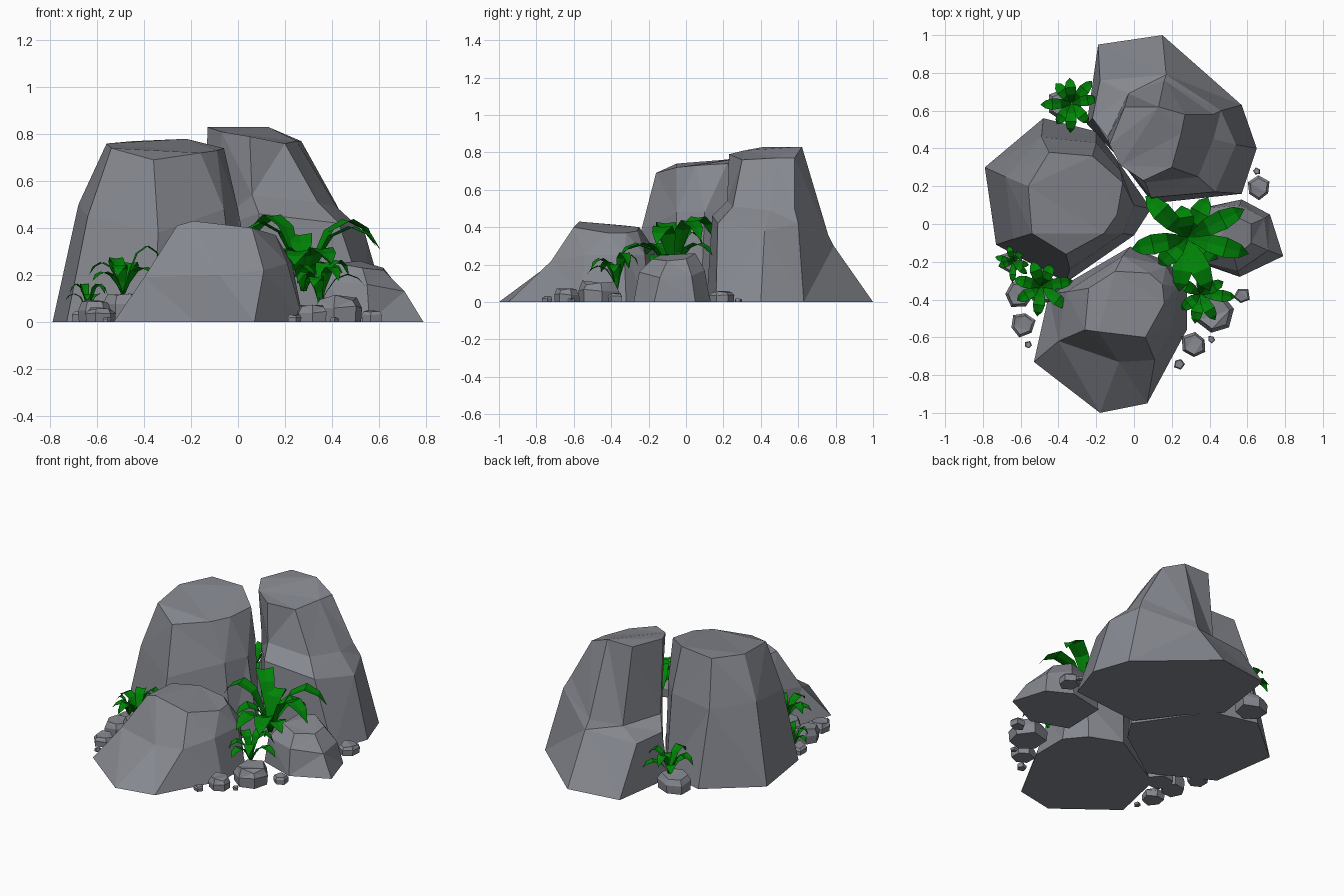
import bpy
import bmesh
import random
from math import sin, cos, tau, radians
from mathutils import Vector

random.seed(4)
cube = bpy.data.objects.get("Cube")
if cube:
    bpy.data.objects.remove(cube, do_unlink=True)


def make_material(name, colour):
    material = bpy.data.materials.new(name)
    material.use_nodes = True
    material.diffuse_color = colour
    material.node_tree.nodes["Principled BSDF"].inputs["Base Color"].default_value = colour
    return material


stone = make_material("grey stone", (0.235, 0.245, 0.275, 1))
leaf_green = make_material("leaf green", (0, 0.23, 0.002, 1))


def finish(bm, name, material):
    """Turn a bmesh into a named, flat shaded object."""
    mesh = bpy.data.meshes.new(name)
    bm.to_mesh(mesh)
    bm.free()
    mesh.materials.append(material)
    obj = bpy.data.objects.new(name, mesh)
    bpy.context.collection.objects.link(obj)


def loft_rock(name, rings):
    """Skin a closed rock through rings that run from the ground to the top."""
    bm = bmesh.new()
    loops = [[bm.verts.new(point) for point in ring] for ring in rings]
    count = len(loops[0])
    for lower, upper in zip(loops, loops[1:]):
        for i in range(count):
            j = (i + 1) % count
            bm.faces.new((lower[i], lower[j], upper[j], upper[i]))
    bm.faces.new(loops[0])
    bm.faces.new(loops[-1])
    bmesh.ops.triangulate(bm, faces=bm.faces[:])
    bmesh.ops.recalc_face_normals(bm, faces=bm.faces[:])
    finish(bm, name, stone)


def ground(*points):
    return [(x, y, 0) for x, y in points]


# Tall back boulder: skirt, ledge, column foot, top
loft_rock("back_boulder", [
    ground((-.19, .95), (.15, 1), (.57, .63), (.65, .4),
           (.57, .16), (.1, .11), (-.09, .36), (-.25, .53)),
    [(-.18, .76, .29), (.17, .79, .3), (.46, .6, .42), (.54, .42, .38),
     (.43, .17, .42), (.09, .14, .46), (-.11, .4, .4), (-.22, .56, .3)],
    [(-.03, .69, .34), (.16, .76, .36), (.42, .58, .5), (.42, .45, .49),
     (.34, .25, .51), (.06, .22, .54), (-.09, .37, .5), (-.14, .46, .36)],
    [(-.05, .62, .83), (.13, .62, .83), (.27, .58, .77), (.25, .48, .77),
     (.2, .3, .76), (.05, .23, .79), (-.07, .31, .81), (-.13, .42, .83)],
])

# Tall side boulder
loft_rock("side_boulder", [
    ground((-.48, .56), (-.79, .3), (-.73, -.11), (-.36, -.31),
           (0, -.06), (.09, .08), (-.09, .34), (-.2, .49)),
    [(-.49, .46, .48), (-.68, .25, .5), (-.64, -.08, .45), (-.34, -.24, .38),
     (-.06, -.05, .48), (0, .1, .48), (-.07, .28, .5), (-.2, .43, .5)],
    [(-.45, .38, .77), (-.56, .2, .76), (-.54, -.05, .74), (-.36, -.16, .69),
     (-.16, -.05, .72), (-.09, .05, .73), (-.06, .22, .74), (-.22, .36, .78)],
])

# Low front boulder
loft_rock("front_boulder", [
    ground((-.45, -.37), (-.53, -.73), (-.18, -1), (.07, -.95),
           (.28, -.56), (.28, -.32), (.18, -.2), (-.02, -.12)),
    [(-.36, -.36, .25), (-.4, -.62, .19), (-.08, -.73, .2), (.11, -.72, .22),
     (.21, -.54, .25), (.23, -.33, .25), (.17, -.22, .25), (-.06, -.17, .28)],
    [(-.24, -.34, .41), (-.26, -.56, .41), (-.19, -.57, .43), (.06, -.6, .4),
     (.16, -.42, .37), (.15, -.32, .37), (.08, -.26, .38), (-.1, -.25, .4)],
])

# Small rounded boulder
loft_rock("small_boulder", [
    ground((.34, .08), (.57, .13), (.72, .05), (.79, -.17), (.56, -.28), (.33, -.2)),
    [(.36, .08, .16), (.56, .1, .17), (.69, .03, .14), (.71, -.14, .13),
     (.55, -.25, .16), (.36, -.2, .17)],
    [(.42, .03, .25), (.52, .05, .26), (.62, 0, .23), (.62, -.1, .22),
     (.53, -.18, .23), (.42, -.14, .25)],
])


# Pebbles: x, y, radius, height
def pebble(index, x, y, radius, height):
    sides = 5 if radius < 0.05 else 6
    turn = random.uniform(0, tau)
    spread = [random.uniform(0.85, 1.15) for _ in range(sides)]
    rings = []
    for level, scale in ((0, 0.95), (0.6, 1), (0.95, 0.78)):
        ring = []
        for i, stretch in enumerate(spread):
            angle = turn + tau * i / sides
            reach = radius * scale * stretch
            lift = height * level * random.uniform(0.85, 1.1)
            ring.append((x + reach * cos(angle), y + reach * sin(angle), lift))
        rings.append(ring)
    loft_rock(f"pebble_{index}", rings)


pebbles = [
    (-.37, .63, .1, .1), (.66, .19, .065, .06), (.65, .28, .02, .02),
    (.57, -.38, .045, .05), (.43, -.48, .115, .11), (.32, -.64, .07, .07),
    (.24, -.74, .03, .03), (.41, -.61, .02, .02), (-.59, -.53, .065, .06),
    (-.56, -.64, .02, .02), (-.61, -.37, .08, .09), (-.65, -.2, .06, .05),
    (-.49, -.35, .09, .12),
]
for number, values in enumerate(pebbles, 1):
    pebble(number, *values)


# Arching leaf sections: reach, rise, half width
LEAF = ((0, 0, .25), (.15, .45, .45), (.35, .85, .85), (.62, 1, 1), (.85, .88, .7))


def add_leaf(bm, root, degrees, length, height, width):
    """Add one creased, pointed blade that bends over at its tip."""
    angle = radians(degrees)
    out = Vector((cos(angle), sin(angle), 0))
    side = Vector((-sin(angle), cos(angle), 0))
    up = Vector((0, 0, 1))
    rows = []
    for reach, rise, half in LEAF:
        middle = root + out * reach * length + up * rise * height
        edge = side * half * width
        fold = up * half * width * 0.15
        rows.append([bm.verts.new(p) for p in (middle - edge + fold, middle, middle + edge + fold)])
    for a, b in zip(rows, rows[1:]):
        for k in (0, 1):
            bm.faces.new((a[k], a[k + 1], b[k + 1], b[k]))
    tip = bm.verts.new(root + out * length + up * height * 0.65)
    for k in (0, 1):
        bm.faces.new((rows[-1][k], rows[-1][k + 1], tip))


def plant(name, root, leaves, width):
    """Build a fern from leaves given as direction, length and height."""
    bm = bmesh.new()
    for degrees, length, height in leaves:
        add_leaf(bm, Vector(root), degrees, length, height, width)
    finish(bm, name, leaf_green)


def scattered(count, length, height):
    """Evenly turned leaves with varied lengths and two height tiers."""
    return [(360 * i / count + random.uniform(-12, 12),
             length * random.uniform(0.8, 1.1),
             height * (0.65 if i % 2 else 1)) for i in range(count)]


# Large fern between the boulders
plant("large_fern", (.28, -.07, .13), [
    (-15, .34, .27), (26, .34, .3), (62, .24, .18), (100, .17, .24), (135, .31, .32),
    (192, .3, .29), (225, .21, .18), (262, .29, .17), (293, .31, .18), (325, .2, .12),
], .054)

# Small ferns growing on the pebbles
plant("front_fern", (.35, -.37, .07), [
    (-5, .19, .13), (28, .14, .19), (80, .12, .18), (150, .13, .17),
    (220, .13, .14), (260, .16, .12), (300, .16, .16),
], .032)
plant("side_fern", (-.49, -.33, .11), [
    (10, .17, .21), (65, .13, .14), (110, .14, .16), (165, .15, .14),
    (210, .15, .1), (262, .16, .13), (320, .18, .12),
], .032)
plant("back_fern", (-.33, .64, .08), scattered(8, .15, .16), .03)
plant("tiny_fern", (-.64, -.2, .04), scattered(7, .1, .12), .018)
